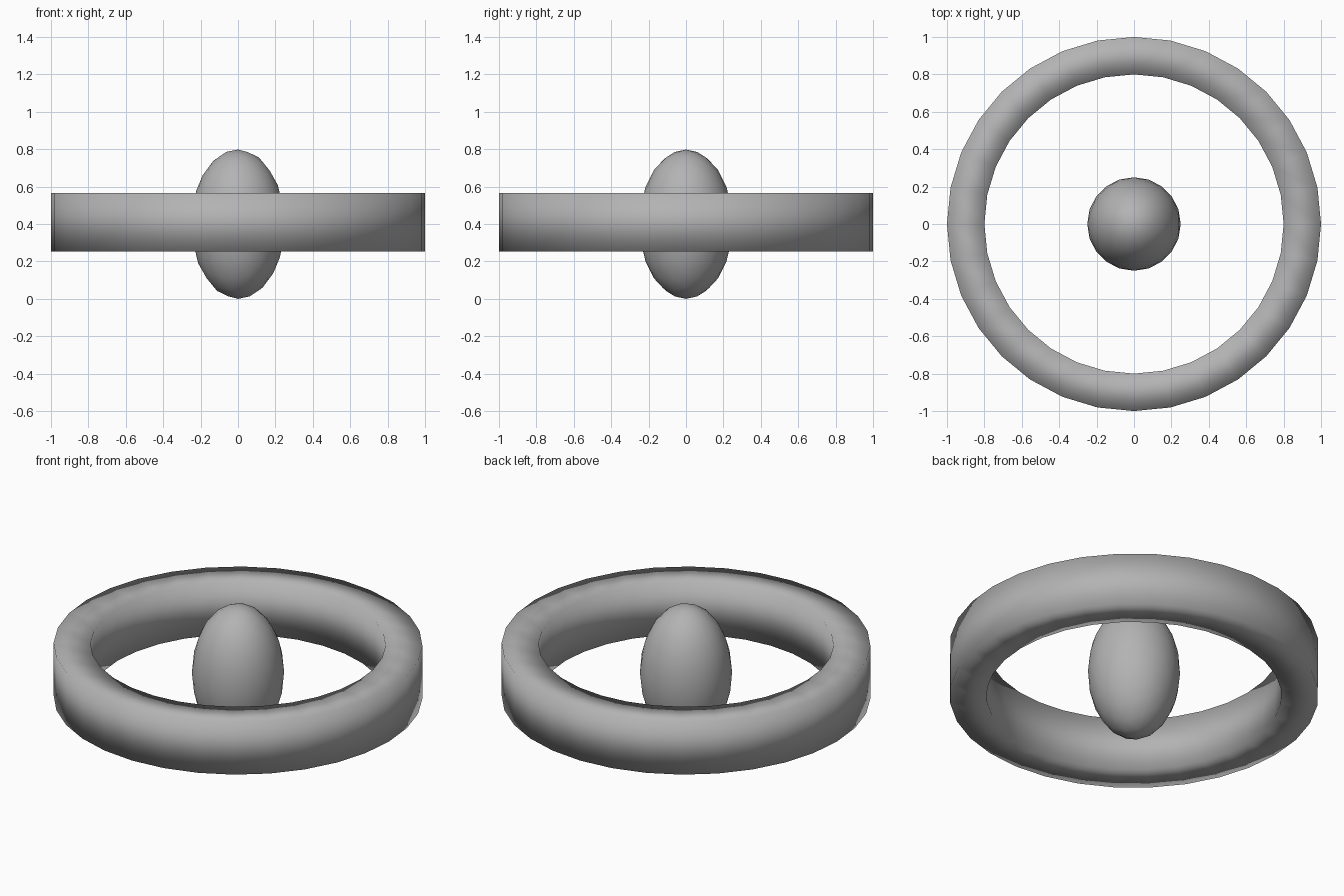
import bpy, bmesh, math

if "Cube" in bpy.data.objects:
    bpy.data.objects.remove(bpy.data.objects["Cube"])

SEGMENTS = 32

# Darker grey shared by both parts
grey = bpy.data.materials.new("mid_grey")
grey.diffuse_color = (0.45, 0.45, 0.45, 1)
grey.use_nodes = True
grey.node_tree.nodes["Principled BSDF"].inputs["Base Color"].default_value = grey.diffuse_color


def lathe_ring(name, profile, segments):
    """Sweep a closed (radius, z) profile around the z axis."""
    bm = bmesh.new()
    loops = []
    for i in range(segments):
        a = 2 * math.pi * i / segments
        loops.append([bm.verts.new((r * math.cos(a), r * math.sin(a), z)) for r, z in profile])
    n = len(profile)
    for i in range(segments):
        a, b = loops[i], loops[(i + 1) % segments]
        for j in range(n):
            k = (j + 1) % n
            bm.faces.new((a[j], b[j], b[k], a[k]))
    bmesh.ops.recalc_face_normals(bm, faces=bm.faces)
    for f in bm.faces:
        f.smooth = True
    mesh = bpy.data.meshes.new(name)
    bm.to_mesh(mesh)
    bm.free()
    obj = bpy.data.objects.new(name, mesh)
    bpy.context.collection.objects.link(obj)
    return obj


# Outer band: rectangular section, fully smooth shaded
ring = lathe_ring("outer_ring", [(0.8, 0.252), (1.0, 0.252), (1.0, 0.565), (0.8, 0.565)], SEGMENTS)
ring.data.materials.append(grey)

# Egg-shaped core floating in the middle
bpy.ops.mesh.primitive_ico_sphere_add(subdivisions=3, radius=1, location=(0, 0, 0.399),
                                      rotation=(0, 0, math.pi))
core = bpy.context.object
core.name = "core"
core.scale = (0.25, 0.25, 0.399)
bpy.ops.object.transform_apply(location=False, rotation=True, scale=True)
bpy.ops.object.shade_smooth()
core.data.materials.append(grey)
